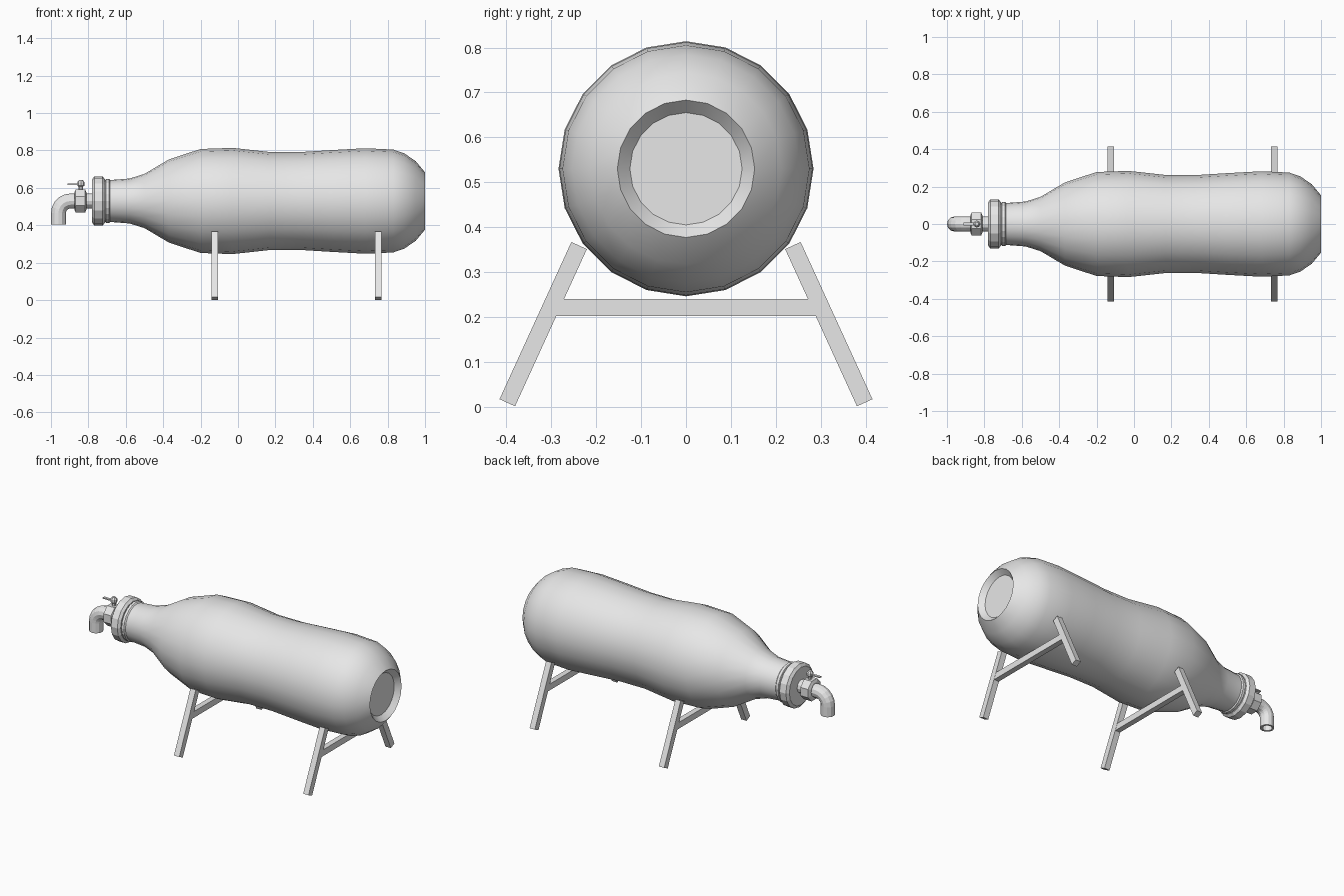
import bpy, bmesh, math
from mathutils import Vector, Matrix

cube = bpy.data.objects.get("Cube")
if cube:
    bpy.data.objects.remove(cube, do_unlink=True)

AXIS_Z = 0.53  # height of the bottle's long axis

grey = bpy.data.materials.new("plain grey")
grey.use_nodes = True
colour = (0.8, 0.8, 0.8, 1)
grey.diffuse_color = colour
grey.node_tree.nodes["Principled BSDF"].inputs["Base Color"].default_value = colour


def finish(name, bm, smooth=None):
    """Turn a bmesh into an object, optionally smooth below an angle."""
    bmesh.ops.recalc_face_normals(bm, faces=bm.faces)
    mesh = bpy.data.meshes.new(name)
    bm.to_mesh(mesh)
    bm.free()
    mesh.materials.append(grey)
    obj = bpy.data.objects.new(name, mesh)
    bpy.context.collection.objects.link(obj)
    if smooth:
        bpy.ops.object.select_all(action='DESELECT')
        obj.select_set(True)
        bpy.context.view_layer.objects.active = obj
        bpy.ops.object.shade_smooth_by_angle(angle=math.radians(smooth))
    return obj


def loft(name, rings, smooth=None, capped=True):
    """Skin a list of equally sized point rings."""
    bm = bmesh.new()
    loops = [[bm.verts.new(p) for p in ring] for ring in rings]
    n = len(loops[0])
    for a, b in zip(loops, loops[1:]):
        for i in range(n):
            j = (i + 1) % n
            bm.faces.new((a[i], a[j], b[j], b[i]))
    if capped:
        bm.faces.new(loops[0])
        bm.faces.new(loops[-1])
    return finish(name, bm, smooth)


def ring(centre, u, v, r, sides, turn=0.0):
    angles = [math.tau * (i + turn) / sides for i in range(sides)]
    return [Vector(centre) + r * (math.cos(a) * Vector(u) + math.sin(a) * Vector(v))
            for a in angles]


def lathe_x(name, profile, sides, smooth=None, turn=0.0):
    """Revolve (x, radius) pairs about the bottle axis."""
    return loft(name, [ring((x, 0, AXIS_Z), (0, 0, 1), (0, 1, 0), r, sides, turn)
                       for x, r in profile], smooth)


def lathe_z(name, x, profile, sides, smooth=None):
    """Revolve (z, radius) pairs about an upright axis."""
    return loft(name, [ring((x, 0, z), (1, 0, 0), (0, 1, 0), r, sides)
                       for z, r in profile], smooth)


def box(name, centre, size, tilt=0.0):
    bm = bmesh.new()
    bmesh.ops.create_cube(bm, size=1, matrix=Matrix.Translation(centre)
                          @ Matrix.Rotation(tilt, 4, 'X')
                          @ Matrix.Diagonal((*size, 1)))
    return finish(name, bm)


# Bottle with a recessed base
lathe_x("bottle_body", [
    (-0.72, 0.108), (-0.67, 0.113), (-0.58, 0.12), (-0.50, 0.145), (-0.37, 0.222),
    (-0.20, 0.278), (-0.03, 0.284), (0.17, 0.262), (0.34, 0.262), (0.50, 0.272),
    (0.68, 0.282), (0.83, 0.275), (0.89, 0.254), (0.95, 0.213), (1.0, 0.153),
    (0.97, 0.125)], 20, 40)

# Neck rings and chamfered cap
lathe_x("neck_ring", [(-0.712, 0.108), (-0.706, 0.118), (-0.69, 0.118),
                      (-0.682, 0.11)], 20)
lathe_x("bottle_cap", [(-0.78, 0.115), (-0.768, 0.132), (-0.725, 0.132),
                       (-0.712, 0.118)], 16)

# Tap: straight pipe, valve block and collar
lathe_x("tap_pipe", [(-0.88, 0.04), (-0.77, 0.04)], 12)
lathe_x("valve_block", [(-0.875, 0.05), (-0.868, 0.066), (-0.817, 0.066),
                        (-0.81, 0.05)], 8, turn=0.5)

# Spout: swept elbow whose open end turns back inside
bend, cx = 0.065, -0.895
path = [((-0.865, 0, AXIS_Z), 0.0)]
for k in range(6):
    t = math.pi / 2 * k / 5
    path.append(((cx - bend * math.sin(t), 0,
                  AXIS_Z - bend + bend * math.cos(t)), t))
path.append(((cx - bend, 0, 0.405), math.pi / 2))


def pipe_ring(station, r):
    centre, t = station
    return ring(centre, (-math.sin(t), 0, math.cos(t)), (0, 1, 0), r, 12)


spout = [pipe_ring(s, 0.04) for s in path]
spout += [pipe_ring(path[-1], 0.028), pipe_ring(path[-2], 0.028)]
loft("tap_spout", spout)

# Valve stem, knob and lever
lathe_z("valve_stem", -0.84, [(0.58, 0.012), (0.612, 0.012)], 8)
lathe_z("valve_knob", -0.84, [(0.605, 0.01), (0.612, 0.019), (0.63, 0.019),
                              (0.642, 0.01)], 8)
box("valve_lever", (-0.868, 0, 0.619), (0.085, 0.016, 0.007))

# Two trestles: splayed legs joined by a crossbar
foot, top = Vector((0, 0.398, 0.009)), Vector((0, 0.238, 0.359))
mid, span = (foot + top) / 2, top - foot
lean = math.atan2(-span.y, span.z)
for label, x in (("neck_end", -0.125), ("base_end", 0.75)):
    for side, s in (("front", -1), ("back", 1)):
        box(f"{label}_{side}_leg", (x, s * mid.y, mid.z),
            (0.036, 0.038, span.length), s * lean)
    box(f"{label}_crossbar", (x, 0, 0.221), (0.034, 0.59, 0.038))
